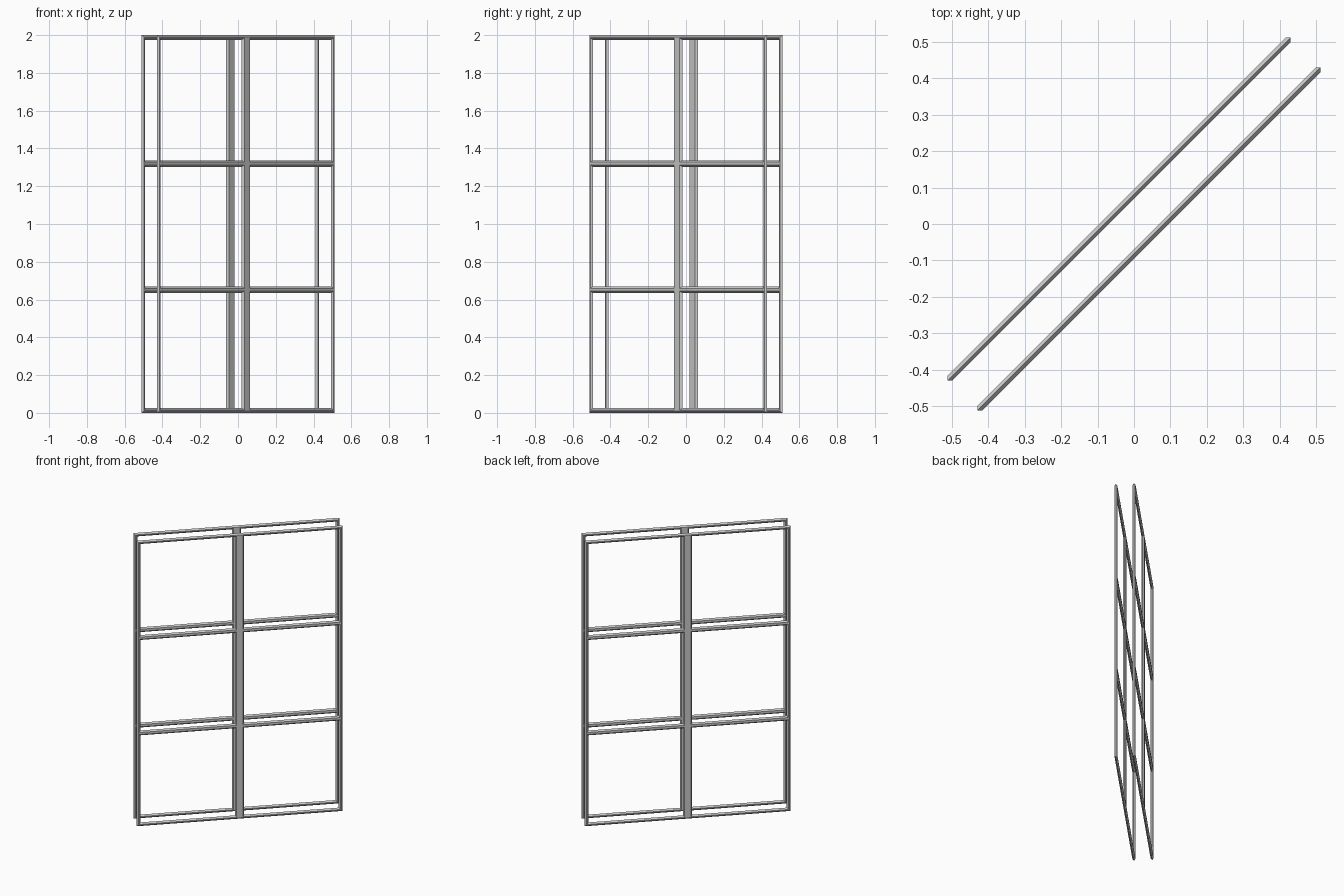
import bpy, bmesh
from math import radians
from mathutils import Matrix

if "Cube" in bpy.data.objects:
    bpy.data.objects.remove(bpy.data.objects["Cube"])

HALF = 0.664      # half width of a panel
OFFSET = 0.058    # panel distance from the centre
D = 0.0095        # half thickness, also the depth of the edge slopes
W = 0.025         # width of the outer bars
TURN = Matrix.Rotation(radians(45), 4, 'Z')


def bar(name, x, y, z, width, height):
    """Flat bar whose edges slope to a ridge all round, turned with its panel."""
    bm = bmesh.new()
    for depth, inset in ((-D, D), (0, 0), (D, D)):
        for sx in (-1, 1):
            for sz in (-1, 1):
                bm.verts.new((x + sx * (width / 2 - inset), y + depth,
                              z + sz * (height / 2 - inset)))
    bmesh.ops.convex_hull(bm, input=bm.verts[:])
    bmesh.ops.dissolve_limit(bm, angle_limit=0.01, verts=bm.verts[:], edges=bm.edges[:])
    bmesh.ops.recalc_face_normals(bm, faces=bm.faces[:])
    bm.transform(TURN)
    me = bpy.data.meshes.new(name)
    bm.to_mesh(me)
    bm.free()
    bpy.context.collection.objects.link(bpy.data.objects.new(name, me))


for side, y in (("front", -OFFSET), ("back", OFFSET)):
    # outer stiles
    for s in (-1, 1):
        bar(side + "_stile", s * (HALF - W / 2), y, 1, W, 2)
    # wide centre post
    bar(side + "_centre_post", 0, y, 1, 0.06, 2)
    # horizontal rails
    for z, h in ((W / 2, W), (0.652, 0.034), (1.32, 0.034), (2 - W / 2, W)):
        bar(side + "_rail", 0, y, z, 2 * HALF, h)
